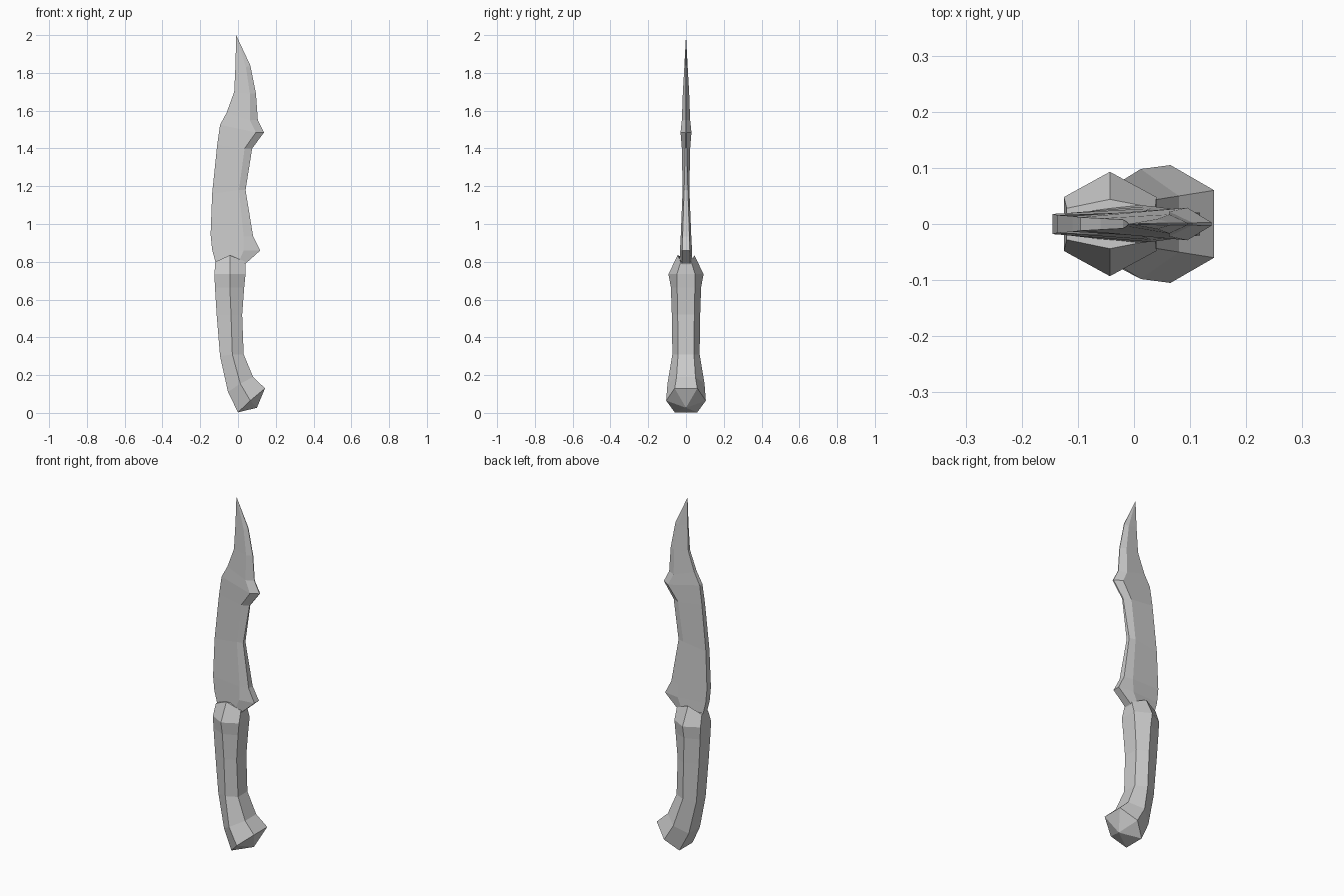
import bpy, bmesh


def loft(name, rings, start_tip=None, end_tip=None):
    """Skin a list of equal-length closed rings, closing each end with a fan or a flat cap."""
    bm = bmesh.new()
    vs = [[bm.verts.new(p) for p in ring] for ring in rings]
    n = len(vs[0])
    for a, b in zip(vs, vs[1:]):
        for i in range(n):
            j = (i + 1) % n
            bm.faces.new((a[i], a[j], b[j], b[i]))
    for ring, tip in ((vs[0], start_tip), (vs[-1], end_tip)):
        if tip:
            t = bm.verts.new(tip)
            for i in range(n):
                bm.faces.new((ring[i], ring[(i + 1) % n], t))
        else:
            bm.faces.new(ring)
    bmesh.ops.recalc_face_normals(bm, faces=bm.faces)
    me = bpy.data.meshes.new(name)
    bm.to_mesh(me)
    bm.free()
    ob = bpy.data.objects.new(name, me)
    bpy.context.collection.objects.link(ob)
    return ob


def hex_ring(left, mid, right):
    """Six-sided section, mirrored in y; each argument is (x, half depth, z)."""
    pts = (left, mid, right)
    front = [(x, -y, z) for x, y, z in pts]
    back = [(x, y, z) for x, y, z in reversed(pts)]
    return front + back


# Blade: spine on the left, thickest ridge, cutting edge on the right
blade = [
    ((-.013, .004, 1.85), (.042, .009, 1.83), (.065, .002, 1.84)),
    ((-.020, .008, 1.70), (.063, .017, 1.69), (.095, .002, 1.69)),
    ((-.060, .010, 1.59), (.063, .022, 1.55), (.105, .002, 1.55)),
    ((-.095, .012, 1.525), (.095, .029, 1.485), (.138, .003, 1.485)),
    ((-.110, .014, 1.42), (.035, .022, 1.40), (.075, .004, 1.40)),
    ((-.137, .016, 1.16), (.005, .018, 1.18), (.040, .010, 1.18)),
    ((-.145, .018, .945), (.030, .028, .935), (.080, .018, .935)),
    ((-.137, .018, .865), (.030, .032, .86), (.118, .020, .86)),
    ((-.120, .018, .80), (.000, .034, .79), (.040, .022, .79)),
    ((-.100, .018, .74), (.000, .030, .74), (.025, .020, .74)),
]
loft("blade", [hex_ring(*s) for s in blade], start_tip=(-.01, 0, 2.0))

# Handle: hexagonal grip with flared collar and hooked pommel
handle = [
    ((-.120, .028, .80), (-.043, .044, .835), (.038, .028, .80)),
    ((-.125, .048, .735), (-.043, .093, .735), (.040, .048, .735)),
    ((-.122, .047, .665), (-.043, .080, .665), (.033, .047, .665)),
    ((-.113, .044, .52), (-.037, .075, .52), (.022, .044, .52)),
    ((-.095, .042, .30), (-.030, .072, .31), (.030, .042, .31)),
    ((-.053, .050, .11), (.012, .098, .155), (.080, .050, .19)),
    ((.000, .060, .003), (.065, .105, .065), (.143, .060, .13)),
]
loft("handle", [hex_ring(*s) for s in handle], end_tip=(.10, 0, .027))
